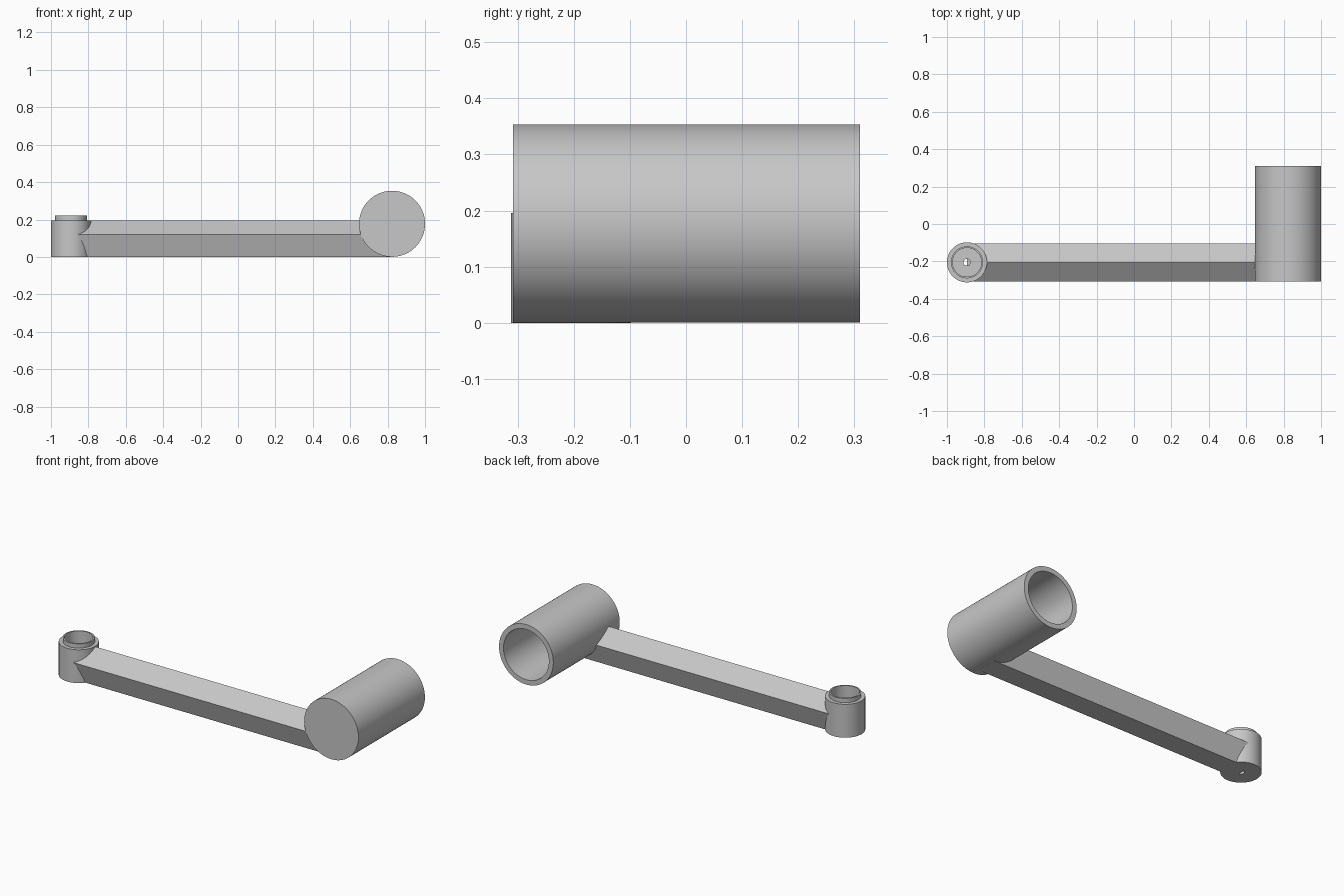
import bpy, math
from mathutils import Matrix

if "Cube" in bpy.data.objects:
    bpy.data.objects.remove(bpy.data.objects["Cube"])

grey = bpy.data.materials.new("plain_grey")
grey.diffuse_color = (0.57, 0.57, 0.57, 1)
grey.use_nodes = True
grey.node_tree.nodes["Principled BSDF"].inputs["Base Color"].default_value = grey.diffuse_color


def make(name, verts, faces, matrix):
    me = bpy.data.meshes.new(name)
    me.from_pydata(verts, [], faces)
    me.transform(matrix)
    me.materials.append(grey)
    ob = bpy.data.objects.new(name, me)
    bpy.context.collection.objects.link(ob)
    return ob


def lathe(name, profile, matrix, n=96, closed=False):
    """Spin (radius, height) points about z; radius 0 becomes a pole."""
    verts, rings, faces = [], [], []
    for r, h in profile:
        if r == 0:
            rings.append([len(verts)] * n)
            verts.append((0, 0, h))
        else:
            rings.append(list(range(len(verts), len(verts) + n)))
            verts += [(r * math.cos(2 * math.pi * i / n),
                       r * math.sin(2 * math.pi * i / n), h) for i in range(n)]
    pairs = list(zip(rings, rings[1:])) + ([(rings[-1], rings[0])] if closed else [])
    for a, b in pairs:
        for i in range(n):
            j = (i + 1) % n
            faces.append(list(dict.fromkeys((a[i], a[j], b[j], b[i]))))
    return make(name, verts, faces, matrix)


def smooth(ob):
    bpy.ops.object.select_all(action='DESELECT')
    ob.select_set(True)
    bpy.context.view_layer.objects.active = ob
    bpy.ops.object.shade_smooth_by_angle(angle=math.radians(30))


PIVOT_X, TUBE_X, ARM_Y = -0.893, 0.8235, -0.205
pivot_pos = Matrix.Translation((PIVOT_X, ARM_Y, 0))
# tube axis runs along +y, starting at its closed front end
tube_pos = Matrix.Translation((TUBE_X, -0.308, 0.177)) @ Matrix.Rotation(-math.pi / 2, 4, 'X')

# pivot cup with raised collar and a small hole through its floor
smooth(lathe("pivot_cup", [(0.018, 0), (0.107, 0), (0.107, 0.196), (0.0855, 0.196),
                           (0.0855, 0.221), (0.077, 0.221), (0.077, 0.03), (0.018, 0.03)],
             pivot_pos, closed=True))

# handle tube, closed at the front and open at the back
smooth(lathe("handle_tube", [(0, 0), (0.1765, 0), (0.1765, 0.618), (0.148, 0.618),
                             (0.148, 0.03), (0, 0.03)], tube_pos))

# five-sided arm with its ridge on top
R = 0.107
ring = [(R * math.cos(math.radians(90 + 72 * i)),
         R * math.sin(math.radians(90 + 72 * i))) for i in range(5)]
base = R * math.cos(math.radians(36))
verts = [(x, ARM_Y + y, z + base) for x in (PIVOT_X, TUBE_X) for y, z in ring]
faces = [(4, 3, 2, 1, 0), (5, 6, 7, 8, 9)]
faces += [(i, (i + 1) % 5, (i + 1) % 5 + 5, i + 5) for i in range(5)]
arm = make("arm", verts, faces, Matrix())

# keep the hollows of the cup and the tube clear of the arm
cutters = [lathe("cup_cutter", [(0, 0.015), (0.09, 0.015), (0.09, 0.3), (0, 0.3)], pivot_pos),
           lathe("tube_cutter", [(0, 0.015), (0.16, 0.015), (0.16, 0.7), (0, 0.7)], tube_pos)]
for c in cutters:
    c.hide_render = True
    c.hide_set(True)
    mod = arm.modifiers.new("clear_" + c.name, 'BOOLEAN')
    mod.operation = 'DIFFERENCE'
    mod.solver = 'EXACT'
    mod.object = c
